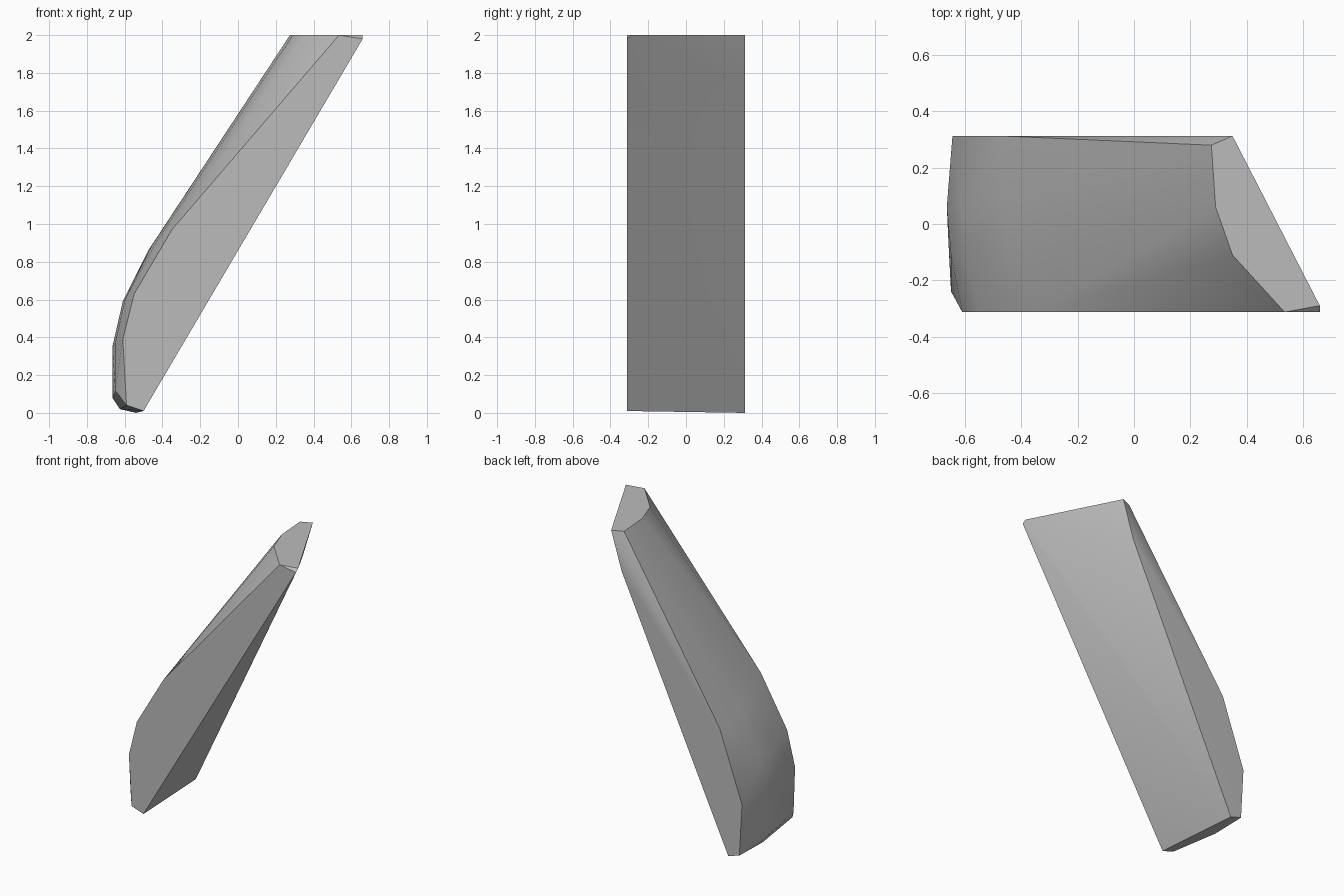
import bpy
import bmesh
from math import radians

cube = bpy.data.objects.get("Cube")
if cube:
    bpy.data.objects.remove(cube, do_unlink=True)

# Single stone colour
stone = bpy.data.materials.new("grey_stone")
stone.use_nodes = True
GREY = (0.5, 0.5, 0.5, 1)
stone.diffuse_color = GREY
stone.node_tree.nodes["Principled BSDF"].inputs["Base Color"].default_value = GREY

FRONT, BACK, TOP = -0.313, 0.313, 2.0

# Leaning-side profiles (x, z), one per depth, from the foot upward
profiles = {
    FRONT: [(-0.5, 0.01), (-0.59, 0.04), (-0.61, 0.39), (-0.55, 0.63),
            (-0.35, 0.97), (0.535, TOP), (0.66, 1.98)],
    -0.24: [(-0.65, 0.12)],
    -0.11: [(-0.657, 0.1), (-0.65, 0.37), (-0.598, 0.6), (-0.435, 0.9), (0.35, TOP)],
    0.06: [(-0.625, 0.02), (-0.665, 0.08), (-0.665, 0.35), (-0.61, 0.59),
           (-0.46, 0.88), (0.29, TOP)],
    0.28: [(0.275, TOP)],
    BACK: [(-0.54, 0), (-0.625, 0.025), (-0.645, 0.38), (-0.475, 0.86),
           (0.35, TOP), (0.27, 1.74)],
    -0.29: [(0.66, TOP)],
}

# Wrap the profiles in a faceted convex slab
bm = bmesh.new()
for y, outline in profiles.items():
    for x, z in outline:
        bm.verts.new((x, y, z))
hull = bmesh.ops.convex_hull(bm, input=bm.verts[:])
loose = [v for v in bm.verts if not v.link_faces]
bmesh.ops.delete(bm, geom=loose, context="VERTS")
bmesh.ops.dissolve_limit(bm, angle_limit=radians(1), verts=bm.verts[:], edges=bm.edges[:])
bmesh.ops.recalc_face_normals(bm, faces=bm.faces[:])

mesh = bpy.data.meshes.new("leaning_stone_slab")
bm.to_mesh(mesh)
bm.free()
mesh.materials.append(stone)
slab = bpy.data.objects.new("leaning_stone_slab", mesh)
bpy.context.collection.objects.link(slab)

# Soft curved side, crisp slab edges
bpy.ops.object.select_all(action="DESELECT")
slab.select_set(True)
bpy.context.view_layer.objects.active = slab
bpy.ops.object.shade_smooth_by_angle(angle=radians(30))
